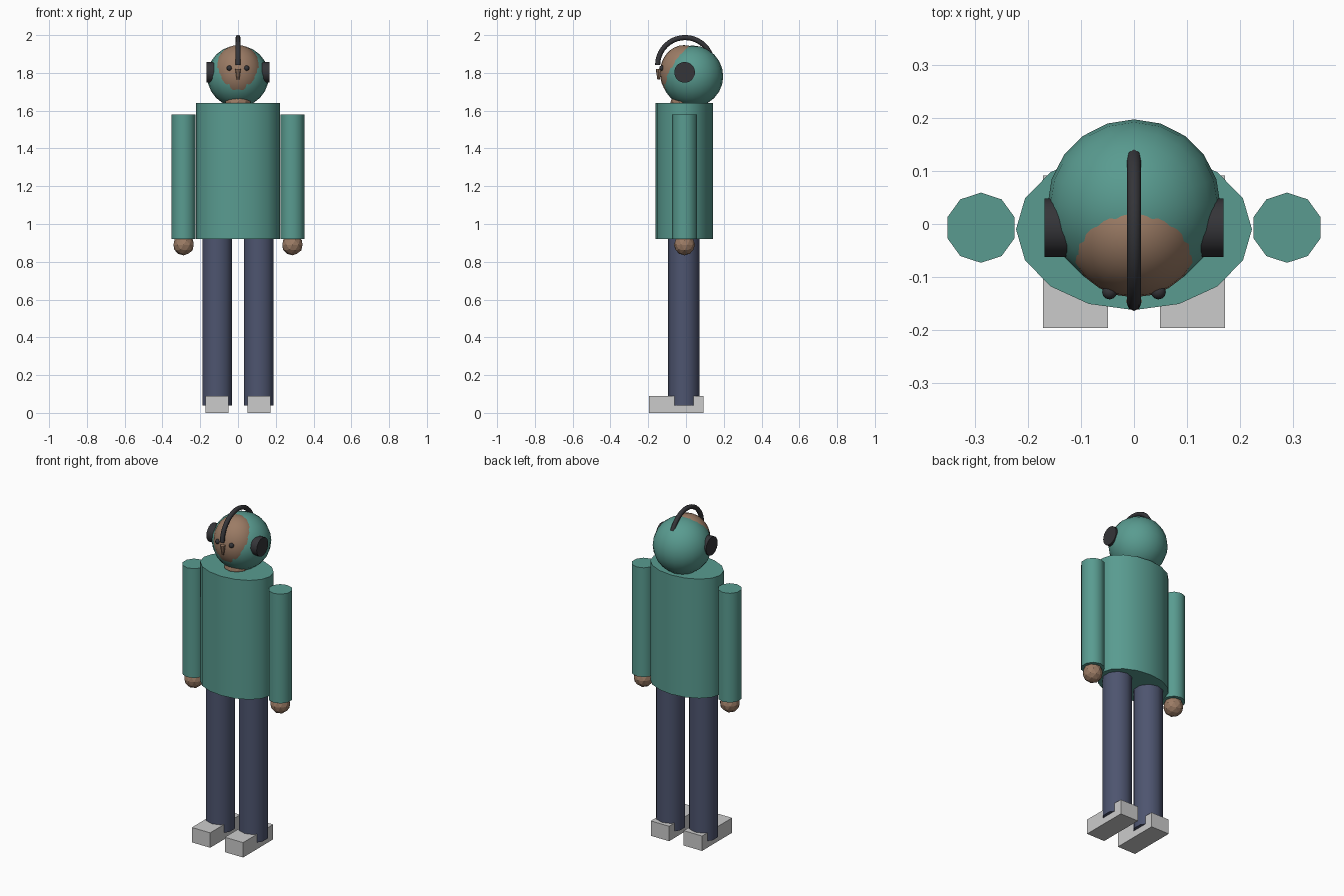
import bpy
from math import pi, radians, sin, cos

if "Cube" in bpy.data.objects:
    bpy.data.objects.remove(bpy.data.objects["Cube"])

def make_mat(name, rgb):
    m = bpy.data.materials.new(name)
    m.diffuse_color = (*rgb, 1)
    m.use_nodes = True
    m.node_tree.nodes["Principled BSDF"].inputs["Base Color"].default_value = m.diffuse_color
    return m

TEAL = make_mat("teal", (0.10, 0.33, 0.28))
SKIN = make_mat("skin", (0.33, 0.20, 0.13))
NAVY = make_mat("navy", (0.075, 0.09, 0.16))
DARK = make_mat("charcoal", (0.035, 0.035, 0.04))

def finish(name, mat=None, scale=(1, 1, 1), smooth=None):
    o = bpy.context.object
    o.name = name
    o.scale = scale
    bpy.ops.object.transform_apply(location=False, rotation=True, scale=True)
    if smooth:
        bpy.ops.object.shade_smooth_by_angle(angle=radians(smooth))
    if mat:
        o.data.materials.append(mat)
    return o

def column(name, sides, x, y, z0, z1, rx, ry, mat):
    # upright elliptical prism with corners on the y axis
    bpy.ops.mesh.primitive_cylinder_add(vertices=sides, radius=1, depth=z1 - z0,
                                        location=(x, y, (z0 + z1) / 2))
    return finish(name, mat, (rx, ry, 1), 40)

def ball(name, loc, size, mat, segs=20, rings=12):
    bpy.ops.mesh.primitive_uv_sphere_add(segments=segs, ring_count=rings, radius=1, location=loc)
    return finish(name, mat, size, 60)

def faceted_ball(name, loc, r, mat):
    bpy.ops.mesh.primitive_ico_sphere_add(subdivisions=2, radius=r, location=loc)
    return finish(name, mat)

# torso
column("torso", 16, 0, -0.01, 0.92, 1.64, 0.222, 0.152, TEAL)

# paired limbs, shoes, eyes and ear pads
for side, s in (("right", -1), ("left", 1)):
    column(side + "_sleeve", 10, s * 0.288, -0.007, 0.92, 1.58, 0.066, 0.066, TEAL)
    faceted_ball(side + "_hand", (s * 0.288, -0.008, 0.89), 0.056, SKIN)
    column(side + "_leg", 10, s * 0.11, -0.011, 0.04, 0.94, 0.083, 0.083, NAVY)
    bpy.ops.mesh.primitive_cube_add(size=1, location=(s * 0.11, -0.052, 0.045))
    finish(side + "_shoe", None, (0.122, 0.287, 0.09))
    ball(side + "_eye", (s * 0.046, -0.128, 1.825), (0.014,) * 3, DARK, 12, 8)
    bpy.ops.mesh.primitive_cylinder_add(vertices=20, radius=0.055, depth=0.045,
                                        location=(s * 0.1455, -0.007, 1.803),
                                        rotation=(0, pi / 2, 0))
    finish(side + "_ear_pad", DARK, smooth=40)

# neck, face, hood
faceted_ball("neck", (0, -0.012, 1.645), 0.07, SKIN)
ball("face", (0, -0.01, 1.80), (0.13, 0.128, 0.147), SKIN, 24, 16)
ball("hood", (0, 0.034, 1.782), (0.163,) * 3, TEAL)

# nose
bpy.ops.mesh.primitive_cone_add(vertices=8, radius1=0.007, radius2=0.015, depth=0.055,
                                location=(0, -0.145, 1.793))
finish("nose", SKIN)

# headband: half ring running front to back
curve = bpy.data.curves.new("headband", 'CURVE')
curve.dimensions = '3D'
curve.bevel_depth = 0.0135
curve.bevel_resolution = 2
curve.use_fill_caps = True
spline = curve.splines.new('POLY')
steps = 20
spline.points.add(steps)
for i, p in enumerate(spline.points):
    a = pi * i / steps
    p.co = (0, -0.005 - 0.145 * cos(a), 1.842 + 0.145 * sin(a), 1)
band = bpy.data.objects.new("headband", curve)
bpy.context.collection.objects.link(band)
bpy.ops.object.select_all(action='DESELECT')
band.select_set(True)
bpy.context.view_layer.objects.active = band
bpy.ops.object.convert(target='MESH')
finish("headband", DARK, smooth=50)
